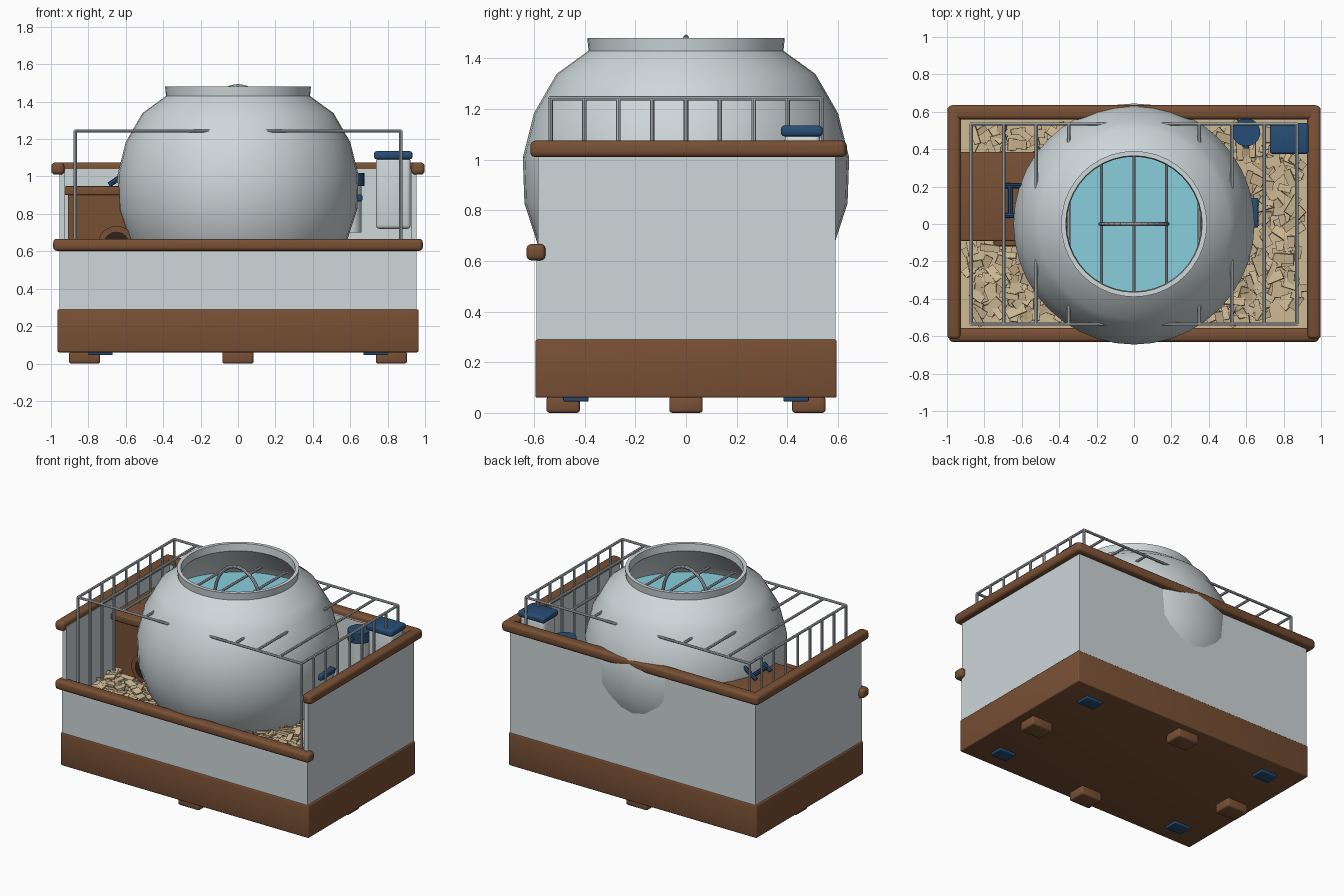
import bpy, bmesh, math, random
from mathutils import Matrix, Vector

random.seed(4)
if "Cube" in bpy.data.objects:
    bpy.data.objects.remove(bpy.data.objects["Cube"], do_unlink=True)


def material(name, rgb):
    m = bpy.data.materials.new(name)
    m.use_nodes = True
    m.diffuse_color = (*rgb, 1)
    bsdf = next(n for n in m.node_tree.nodes if n.type == "BSDF_PRINCIPLED")
    bsdf.inputs["Base Color"].default_value = (*rgb, 1)
    return m


WALL = material("pale grey panel", (0.62, 0.68, 0.70))
STEEL = material("grey metal", (0.50, 0.55, 0.57))
BROWN = material("brown wood", (0.19, 0.08, 0.035))
DARK = material("dark opening", (0.03, 0.015, 0.01))
BLUE = material("navy plastic", (0.02, 0.075, 0.18))
WATER = material("aqua water", (0.25, 0.62, 0.72))
TAN = material("tan bedding", (0.62, 0.49, 0.30))
CHIP = material("wood shaving", (0.55, 0.41, 0.24))


def finish(name, bm, *mats, smooth=True):
    me = bpy.data.meshes.new(name)
    bmesh.ops.recalc_face_normals(bm, faces=bm.faces)
    bm.to_mesh(me)
    bm.free()
    ob = bpy.data.objects.new(name, me)
    bpy.context.collection.objects.link(ob)
    for m in mats:
        me.materials.append(m)
    if smooth:
        bpy.ops.object.select_all(action="DESELECT")
        ob.select_set(True)
        bpy.context.view_layer.objects.active = ob
        bpy.ops.object.shade_smooth_by_angle(angle=math.radians(40))
    return ob


def box(name, mat, x, y, z, bevel=0.0):
    """Box from (min, max) ranges, with optional rounded edges."""
    bm = bmesh.new()
    size = Vector((x[1] - x[0], y[1] - y[0], z[1] - z[0]))
    mid = Vector((sum(x), sum(y), sum(z))) / 2
    bmesh.ops.create_cube(bm, size=1, matrix=Matrix.Translation(mid) @ Matrix.Diagonal((*size, 1)))
    if bevel:
        bmesh.ops.bevel(bm, geom=bm.edges[:], offset=bevel, segments=3, profile=0.5, affect="EDGES")
    return finish(name, bm, mat)


def add_rod(bm, a, b, r, sides=8):
    a, b = Vector(a), Vector(b)
    turn = (b - a).to_track_quat("Z", "Y").to_matrix().to_4x4()
    bmesh.ops.create_cone(bm, cap_ends=True, segments=sides, radius1=r, radius2=r,
                          depth=(b - a).length, matrix=Matrix.Translation((a + b) / 2) @ turn)


def rods(name, mat, segments, r, sides=8):
    bm = bmesh.new()
    for a, b in segments:
        add_rod(bm, a, b, r, sides)
    return finish(name, bm, mat)


def lathe(name, mat, profile, steps=40):
    bm = bmesh.new()
    verts = [bm.verts.new((r, 0, z)) for r, z in profile]
    edges = [bm.edges.new(p) for p in zip(verts, verts[1:])]
    bmesh.ops.spin(bm, geom=verts + edges, cent=(0, 0, 0), axis=(0, 0, 1),
                   angle=math.tau, steps=steps, use_duplicate=False)
    bmesh.ops.remove_doubles(bm, verts=bm.verts, dist=0.0005)
    return finish(name, bm, mat)


# Base tray with feet and pads
box("base_tray", BROWN, (-0.965, 0.965), (-0.595, 0.595), (0.06, 0.29), 0.008)
for i, (x, y) in enumerate([(0.82, 0), (-0.82, 0), (0, 0.485), (0, -0.485)]):
    box(f"foot_{i}", BROWN, (x - 0.083, x + 0.083), (y - 0.066, y + 0.066), (0, 0.065), 0.012)
for i, (x, y) in enumerate([(a, b) for a in (-0.735, 0.735) for b in (-0.435, 0.435)]):
    box(f"floor_pad_{i}", BLUE, (x - 0.065, x + 0.065), (y - 0.05, y + 0.05), (0.045, 0.07), 0.006)

# Wall panels: low front, tall sides and back
box("front_wall", WALL, (-0.955, 0.955), (-0.59, -0.56), (0.28, 0.63))
box("back_wall", WALL, (-0.955, 0.955), (0.56, 0.59), (0.28, 1.04))
for side, s in (("left", 1), ("right", -1)):
    xs = sorted((s * 0.955, s * 0.925))
    box(f"{side}_wall", WALL, xs, (-0.585, 0.585), (0.28, 1.04))
    xs = sorted((s * 0.998, s * 0.928))
    box(f"{side}_rail", BROWN, xs, (-0.615, 0.632), (1.01, 1.075), 0.02)
box("front_rail", BROWN, (-0.988, 0.988), (-0.63, -0.555), (0.602, 0.667), 0.02)
box("back_rail", BROWN, (-0.99, 0.99), (0.56, 0.635), (1.01, 1.075), 0.02)

# Wire top and side bars
X, Y, TOP = 0.87, 0.535, 1.243
wires = [((-X, s * Y, TOP), (X, s * Y, TOP)) for s in (-1, 1)]
wires += [((X * i / 5, -Y, TOP), (X * i / 5, Y, TOP)) for i in range(-5, 6)]
wires += [((s * X, Y * j / 4, 0.5), (s * X, Y * j / 4, TOP)) for s in (-1, 1) for j in range(-4, 5)]
rods("wire_cage", STEEL, wires, 0.009)

# Carrying handle arch on the wire top
arch = [(0.18 * math.cos(math.pi * k / 16), 0, TOP + 0.24 * math.sin(math.pi * k / 16)) for k in range(17)]
rods("handle_arch", STEEL, zip(arch, arch[1:]), 0.011)

# Round bowl with flared lip, and its water
R, MID = 0.648, 0.94
outer = [(R * math.cos(a), MID + R * math.sin(a)) for a in (math.radians(d) for d in range(-90, 40, 16))]
outer += [(0.545, 1.28), (0.385, 1.43), (0.39, 1.48)]
outer.sort(key=lambda p: p[1])
inner = [(0.365, 1.48), (0.36, 1.43), (0.52, 1.27), (0.59, 1.12), (0.62, 0.94), (0.5, 0.6), (0, 0.4)]
lathe("bowl", WALL, outer + inner)
bm = bmesh.new()
bmesh.ops.create_circle(bm, cap_ends=True, segments=40, radius=0.57,
                        matrix=Matrix.Translation((0, 0, 1.19)))
finish("water_surface", bm, WATER, smooth=False)

# Bedding with scattered shavings
box("bedding", TAN, (-0.925, 0.925), (-0.56, 0.56), (0.28, 0.53))
bm = bmesh.new()
for _ in range(800):
    x, y = random.uniform(-0.88, 0.88), random.uniform(-0.52, 0.52)
    if math.hypot(x, y) < 0.52 or (x < -0.3 and -0.1 < y < 0.38):
        continue
    place = (Matrix.Translation((x, y, random.uniform(0.53, 0.57)))
             @ Matrix.Rotation(random.uniform(0, math.tau), 4, "Z")
             @ Matrix.Rotation(random.uniform(-0.25, 0.25), 4, "X")
             @ Matrix.Rotation(random.uniform(-0.25, 0.25), 4, "Y")
             @ Matrix.Diagonal((random.uniform(0.05, 0.11), random.uniform(0.03, 0.055), 0.014, 1)))
    made = bmesh.ops.create_cube(bm, size=1, matrix=place)
    shade = random.random() < 0.3
    for f in {f for v in made["verts"] for f in v.link_faces}:
        f.material_index = int(shade)
finish("shavings", bm, TAN, CHIP, smooth=False)

# Hideout with flat roof and round doorway
box("hideout_body", BROWN, (-0.91, -0.4), (-0.07, 0.365), (0.5, 0.91))
box("hideout_roof", BROWN, (-0.928, -0.38), (-0.09, 0.385), (0.9, 0.948), 0.008)
rods("doorway_ring", BROWN, [((-0.65, -0.115, 0.635), (-0.65, -0.06, 0.635))], 0.1, 24)
rods("doorway_hole", DARK, [((-0.65, -0.119, 0.635), (-0.65, -0.112, 0.635))], 0.07, 24)

# Small ladder from the roof to the bowl
steps = [((-0.69, y, 0.955), (-0.45, y, 1.12)) for y in (0.045, 0.205)]
steps += [((x, 0.045, z), (x, 0.205, z)) for x, z in ((-0.66, 0.975), (-0.58, 1.03))]
rods("ladder", BLUE, steps, 0.014)

# Perch on the bowl's other side
box("perch", BLUE, (0.5, 0.665), (-0.02, 0.14), (0.865, 0.905), 0.012)

# Water bottle with cap and spout
rods("bottle", WALL, [((0.6, 0.49, 0.7), (0.6, 0.49, 0.96))], 0.06, 24)
rods("bottle_cap", BLUE, [((0.6, 0.49, 0.95), (0.6, 0.49, 1.02))], 0.075, 24)
rods("bottle_spout", BLUE, [((0.6, 0.43, 0.98), (0.6, 0.405, 0.98))], 0.014, 12)

# Food hopper with lid
box("hopper", WALL, (0.737, 0.923), (0.39, 0.53), (0.72, 1.1), 0.02)
box("hopper_lid", BLUE, (0.727, 0.933), (0.375, 0.54), (1.092, 1.135), 0.014)
